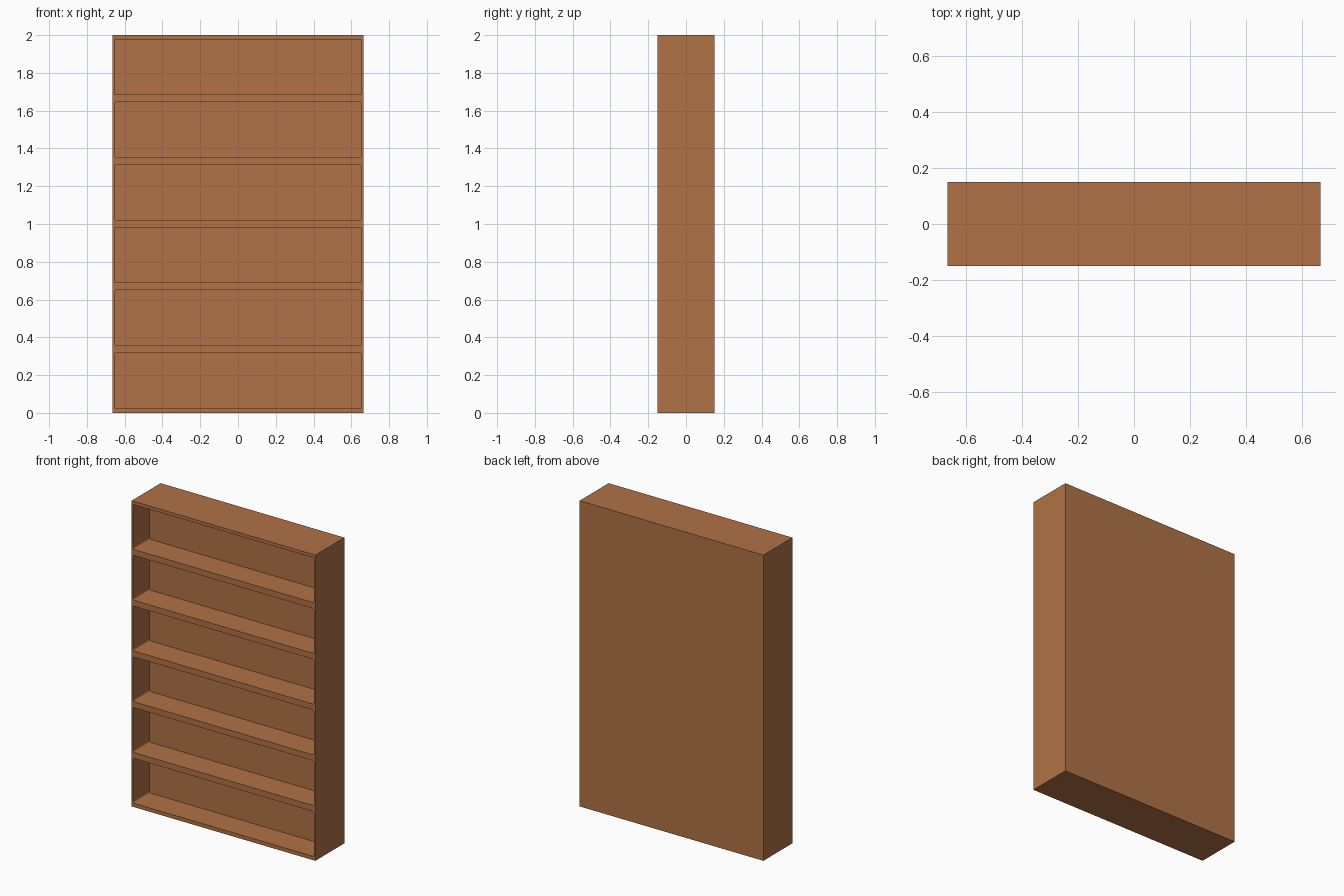
import bpy, bmesh
from mathutils import Matrix, Vector

if "Cube" in bpy.data.objects:
    bpy.data.objects.remove(bpy.data.objects["Cube"])

WIDTH, DEPTH, HEIGHT = 1.33, 0.30, 2.0
BAY_W, BAY_H, BAY_DEPTH = 1.31, 0.293, 0.173
BAYS, FIRST_Z, PITCH = 6, 0.025, 0.332
CORNER = 0.01

wood = bpy.data.materials.new("warm wood")
wood.diffuse_color = (0.434, 0.171, 0.061, 1.0)
wood.use_nodes = True
wood.node_tree.nodes["Principled BSDF"].inputs["Base Color"].default_value = wood.diffuse_color


def add_box(bm, center, size):
    """Add a box and return its vertices."""
    m = Matrix.Translation(Vector(center)) @ Matrix.Diagonal((*size, 1.0))
    return bmesh.ops.create_cube(bm, size=1.0, matrix=m)["verts"]


def finish(bm, name):
    bmesh.ops.recalc_face_normals(bm, faces=bm.faces)
    mesh = bpy.data.meshes.new(name)
    bm.to_mesh(mesh)
    bm.free()
    mesh.materials.append(wood)
    obj = bpy.data.objects.new(name, mesh)
    bpy.context.collection.objects.link(obj)
    return obj


# Solid cabinet block
bm = bmesh.new()
add_box(bm, (0, 0, HEIGHT / 2), (WIDTH, DEPTH, HEIGHT))
bookcase = finish(bm, "bookcase")

# Six shelf bays with slightly rounded corners, cut from the front
bm = bmesh.new()
front = -DEPTH / 2
overshoot = 0.1
for i in range(BAYS):
    add_box(bm,
            (0, front + (BAY_DEPTH - overshoot) / 2, FIRST_Z + i * PITCH + BAY_H / 2),
            (BAY_W, BAY_DEPTH + overshoot, BAY_H))
corner_edges = [e for e in bm.edges
                if abs(e.verts[0].co.y - e.verts[1].co.y) > 0.1]
bmesh.ops.bevel(bm, geom=corner_edges, offset=CORNER, segments=3,
                profile=0.5, affect='EDGES')
cutter = finish(bm, "bay_cutter")
cutter.hide_render = True

cut = bookcase.modifiers.new("shelf bays", 'BOOLEAN')
cut.operation = 'DIFFERENCE'
cut.solver = 'EXACT'
cut.object = cutter
bpy.context.view_layer.objects.active = bookcase
bookcase.select_set(True)
bpy.ops.object.modifier_apply(modifier=cut.name)
bpy.data.objects.remove(cutter)
